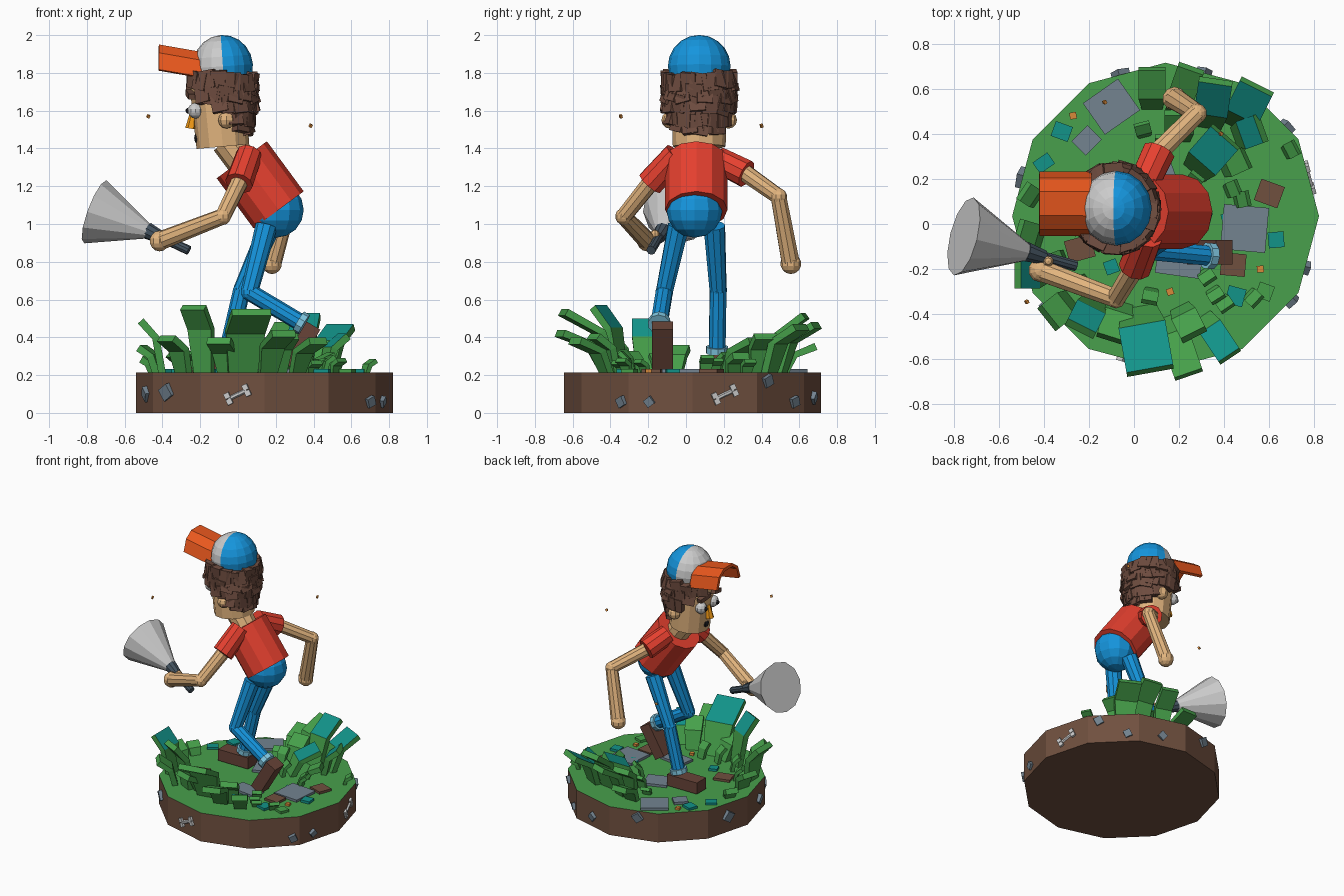
import bpy, bmesh, math, random
from mathutils import Vector as V, Matrix as M, Euler

if "Cube" in bpy.data.objects:
    bpy.data.objects.remove(bpy.data.objects["Cube"])

random.seed(4)
PAL = dict(green="48a04c", blade="46a04a", teal="129389", soil="70503f", blue="1595dd", red="e6402f",
           skin="e2b47e", orange="e8571d", hair="6e4c3f", stone="738390", dark="43525f", nose="f59c16",
           cuff="80c8e2", boot="684438", black="1c1c20", gold="d98a3a")


def mat(key):
    m = bpy.data.materials.get(key)
    if not m:
        m = bpy.data.materials.new(key)
        c = [int(PAL[key][i:i + 2], 16) / 255 for i in (0, 2, 4)]
        m.diffuse_color = [((x + .055) / 1.055) ** 2.4 for x in c] + [1]
        m.use_nodes = True
        m.node_tree.nodes["Principled BSDF"].inputs["Base Color"].default_value = m.diffuse_color
    return m


def finish(name, bm, *cols):
    bmesh.ops.recalc_face_normals(bm, faces=bm.faces)
    me = bpy.data.meshes.new(name)
    bm.to_mesh(me)
    bm.free()
    for c in cols:
        me.materials.append(mat(c) if c else None)
    ob = bpy.data.objects.new(name, me)
    bpy.context.collection.objects.link(ob)
    return ob


def tube(name, a, b, r1, r2, col=None, seg=10):
    a, b = V(a), V(b)
    mx = M.Translation((a + b) / 2) @ (b - a).to_track_quat('Z', 'Y').to_matrix().to_4x4()
    bm = bmesh.new()
    bmesh.ops.create_cone(bm, cap_ends=True, segments=seg, radius1=r1, radius2=r2,
                          depth=(b - a).length, matrix=mx)
    return finish(name, bm, col)


def ball(name, p, r, col=None, u=10, v=7, scale=(1, 1, 1)):
    bm = bmesh.new()
    bmesh.ops.create_uvsphere(bm, u_segments=u, v_segments=v, radius=r,
                              matrix=M.Translation(p) @ M.Diagonal((*scale, 1)))
    return finish(name, bm, col)


def box(name, p, size, col=None, rot=(0, 0, 0)):
    bm = bmesh.new()
    r = Euler([math.radians(d) for d in rot]).to_matrix().to_4x4()
    bmesh.ops.create_cube(bm, size=1, matrix=M.Translation(p) @ r @ M.Diagonal((*size, 1)))
    return finish(name, bm, col)


# Round soil base with a grass top
bm = bmesh.new()
bmesh.ops.create_cone(bm, cap_ends=True, segments=12, radius1=.68, radius2=.68, depth=.215,
                      matrix=M.Translation((.14, .035, .1075)) @ M.Rotation(math.pi / 2, 4, 'Z'))
for f in bm.faces:
    f.material_index = int(f.calc_center_median().z > .2)
finish("base", bm, "soil", "green")


# Stones and bones stuck in the base wall: face angle, offset along the face, height
def wall(ang, off, z):
    a = math.radians(ang)
    return V((.14 + .657 * math.cos(a) - off * math.sin(a), .035 + .657 * math.sin(a) + off * math.cos(a), z))


for ang, off, z, s in ((-135, -.07, .11, .07), (-45, .13, .06, .05), (-15, -.06, .06, .045), (45, -.1, .17, .055),
                       (45, .1, .06, .05), (105, .03, .17, .06), (165, 0, .12, .07), (75, 0, .08, .05),
                       (-165, .05, .1, .06)):
    box("wall_stone", wall(ang, off, z), (.04, s, s), "stone", (random.uniform(20, 60), 10, ang))
for ang, off in ((-105, .03), (15, 0)):
    p, q = wall(ang, off - .05, .075), wall(ang, off + .05, .12)
    tube("bone_shaft", p, q, .012, .012, seg=6)
    side = (q - p).cross(wall(ang, 0, 0) - V((.14, .035, 0))).normalized() * .017
    for e in (p, q):
        for s in (-1, 1):
            box("bone_knob", e + side * s, (.03, .03, .03), None, (25, 0, ang))

# Flat slabs lying on the ground: x, y, length, width, turn, colour
for x, y, l, w, t, c in ((-.1, .52, .19, .17, 35, "stone"), (-.21, .37, .1, .09, 45, "stone"),
                         (.49, -.02, .2, .2, -5, "stone"), (.2, -.17, .2, .12, -8, "stone"),
                         (.6, .135, .11, .1, -20, "soil"), (.44, -.18, .11, .1, -5, "soil"),
                         (-.24, -.11, .12, .1, 15, "soil"), (.1, .2, .17, .15, 20, "stone"),
                         (-.27, .48, .03, .03, 10, "gold"), (.16, -.3, .03, .03, 20, "gold"),
                         (.56, -.2, .03, .03, 5, "gold"), (.63, -.07, .07, .07, 5, "teal"),
                         (.45, -.32, .08, .08, -15, "teal"), (-.32, .41, .08, .07, -20, "teal"),
                         (-.4, .27, .08, .06, 35, "teal"), (-.1, -.19, .06, .06, 20, "teal"),
                         (.58, -.3, .07, .07, -20, "blade"), (.42, .02, .06, .06, 15, "teal")):
    box("ground_slab", (x, y, .22), (l, w, .025), c, (0, 0, t))


# Bent grass blades: base xy, tip xy, tip height, width, inner colour
def blade(b, t, z, w, col):
    b, t = V((*b, .2)), V((*t, z))
    lean = V((t.x - b.x, t.y - b.y, 0))
    mid = b + lean * .3 + V((0, 0, (z - .2) * .68))
    d = lean.normalized()
    side = V((-d.y, d.x, 0))
    n2 = (t - mid).cross(side).normalized()
    if n2.z > 0:
        n2.negate()
    th = .025 if w < .09 else .04
    bm = bmesh.new()
    rings = []
    for p, n, k in ((b, d, .36), (mid, (d + n2).normalized(), .5), (t, n2, .5)):
        rings.append([bm.verts.new(p + side * w * k * s + n * th * o)
                      for s, o in ((-1, 0), (1, 0), (1, 1), (-1, 1))])
    for i, (r, q) in enumerate(zip(rings, rings[1:])):
        for j in range(4):
            f = bm.faces.new((r[j], r[(j + 1) % 4], q[(j + 1) % 4], q[j]))
            f.material_index = int(j == 0 and i == 1)
    bm.faces.new(rings[0])
    bm.faces.new(rings[-1])
    finish("grass_blade", bm, "blade", col)


for g in (((-.38, -.2), (-.5, -.2), .5, .17, "teal"), ((-.27, -.33), (-.37, -.41), .41, .13, "blade"),
          ((-.17, -.33), (-.23, -.45), .57, .14, "teal"), ((.02, -.36), (.07, -.64), .55, .21, "teal"),
          ((.15, -.4), (.24, -.66), .44, .13, "blade"), ((.3, -.4), (.42, -.58), .4, .11, "teal"),
          ((.2, -.36), (.26, -.48), .42, .12, "blade"), ((-.05, -.34), (-.1, -.5), .4, .13, "blade"),
          ((.33, .42), (.36, .62), .53, .15, "teal"), ((.45, .42), (.54, .6), .47, .16, "teal"),
          ((.26, .22), (.4, .38), .4, .16, "teal"), ((.44, .38), (.55, .42), .42, .13, "teal"),
          ((.08, .5), (.08, .68), .37, .12, "blade"), ((.18, .48), (.25, .68), .48, .12, "blade"),
          ((.2, .36), (.2, .48), .4, .13, "blade"), ((.38, .24), (.49, .29), .32, .1, "blade"),
          ((-.4, -.07), (-.5, -.04), .36, .12, "blade"), ((-.42, .1), (-.48, .14), .3, .09, "blade")):
    blade(*g)
for x, y in ((.66, .31), (.44, .1), (.5, -.3), (.34, -.28), (.38, -.32), (.3, -.2), (-.05, -.28), (.08, -.28),
             (-.2, -.24), (.13, .32), (.05, .38), (.4, .14), (-.3, -.14), (.24, .16)):
    d = V((x - .14, y - .035)).normalized() * .06
    blade((x, y), (x + d.x, y + d.y), random.uniform(.27, .34), .07, "blade")

# Torso, hips and neck
tube("shirt", (.215, .055, 1.075), (.02, .055, 1.34), .165, .165, "red", 12)
ball("hips", (.2, .045, 1.075), .148, "blue", 12, 8)
tube("neck", (.06, .06, 1.28), (-.06, .065, 1.44), .085, .085, "skin")

# Legs: hip, knee, ankle
for side, hip, knee, ankle in (("right", (.15, -.04, .99), (.06, -.115, .64), (.32, -.14, .485)),
                               ("left", (.17, .15, .99), (.02, .17, .65), (-.05, .165, .35))):
    tube(side + "_thigh", hip, knee, .058, .046, "blue")
    ball(side + "_knee", knee, .047, "blue")
    tube(side + "_shin", knee, ankle, .046, .046, "blue")
    d = (V(ankle) - V(knee)).normalized()
    tube(side + "_cuff", V(ankle), V(ankle) + d * .035, .06, .06, "cuff")
box("right_boot", (.335, -.125, .355), (.085, .11, .25), "boot", (0, 31, 0))
box("left_boot", (-.12, .165, .265), (.25, .11, .085), "boot")

# Arms: shoulder, sleeve end, elbow, hand
for side, sh, sl, el, ha in (
        ("right", (.06, -.05, 1.37), (.005, -.19, 1.215), (-.08, -.33, 1.04), (-.415, -.205, .91)),
        ("left", (.04, .17, 1.34), (.11, .32, 1.265), (.28, .49, 1.145), (.18, .555, .79))):
    tube(side + "_sleeve", sh, sl, .07, .075, "red")
    tube(side + "_upper_arm", sl, el, .047, .043, "skin")
    ball(side + "_elbow", el, .045, "skin")
    tube(side + "_forearm", el, ha, .043, .05, "skin")
    ball(side + "_hand", ha, .055, "skin")
ball("right_thumb", (-.38, -.165, .945), .025, "skin", 8, 5)

# Flashlight with its light cone
tube("flashlight_handle", (-.26, -.185, .86), (-.44, -.135, .945), .025, .025, "dark")
tube("flashlight_head", (-.4, -.148, .925), (-.48, -.122, .965), .033, .045, "dark")
tube("light_cone", (-.465, -.128, .957), (-.755, -.055, 1.065), .035, .178, seg=12)

# Head, ears and face
tube("head", (-.08, .07, 1.41), (-.115, .07, 1.8), .14, .148, "skin", 12)
for s in (-1, 1):
    y = .07 + s * .07
    ball("ear", (-.06, .07 + s * .155, 1.55), .045, "skin", 8, 6)
    ball("eye", (-.225, y, 1.6), .042)
    ball("pupil", (-.262, y, 1.6), .016, "black", 8, 6)
    box("eyebrow", (-.25, y, 1.685), (.04, .1, .03), "hair", (s * -14, 0, s * -10))
tube("nose", (-.25, .07, 1.505), (-.235, .07, 1.6), .03, .015, "nose", 6)
ball("mouth", (-.218, .07, 1.455), .028, "black", 8, 6, (.5, 1, 1))

# Hair made of overlapping blocks, rows from top to bottom: height, angular reach, count
for z, reach, n in ((1.755, 150, 17), (1.69, 122, 14), (1.63, 98, 11), (1.57, 68, 8), (1.525, 42, 5)):
    for i in range(n):
        deg = -reach + 2 * reach * i / (n - 1) + random.uniform(-4, 4)
        a = math.radians(deg)
        r = .168 - max(0, 1.62 - z) * .3
        box("hair_block", (-.085 + r * math.cos(a), .07 + r * math.sin(a) * 1.05, z + random.uniform(-.012, .012)),
            (.045, .085, .095), "hair", (random.uniform(-14, 14), random.uniform(-18, 8), deg))

# Two-colour cap dome
bm = bmesh.new()
bmesh.ops.create_uvsphere(bm, u_segments=16, v_segments=10, radius=.166)
bmesh.ops.delete(bm, geom=[v for v in bm.verts if v.co.z < -.07], context='VERTS')
bmesh.ops.holes_fill(bm, edges=bm.edges, sides=0)
for f in bm.faces:
    f.material_index = int(f.calc_center_median().x > .001)
cap = finish("cap", bm, None, "blue")
cap.location, cap.rotation_euler, cap.scale = (-.08, .07, 1.835), (0, -.07, 0), (.96, 1, 1)

# Arched cap brim
arch = ((-.132, -.075), (-.105, .01), (-.05, .05), (.05, .05), (.105, .01), (.132, -.075))
bm = bmesh.new()
rows = [[bm.verts.new((x, y + .09, z + zc)) for y, z in arch] for x, zc in ((-.42, 1.89), (-.19, 1.85))]
for i in range(5):
    bm.faces.new((rows[0][i], rows[0][i + 1], rows[1][i + 1], rows[1][i]))
brim = finish("cap_brim", bm, "orange")
mod = brim.modifiers.new("thickness", 'SOLIDIFY')
mod.thickness, mod.offset = .022, 0

# Fireflies
for p in ((-.475, -.345, 1.57), (.385, .4, 1.52), (-.13, .54, 1.0)):
    box("firefly", p, (.014, .014, .018), "gold", (20, 20, 30))
